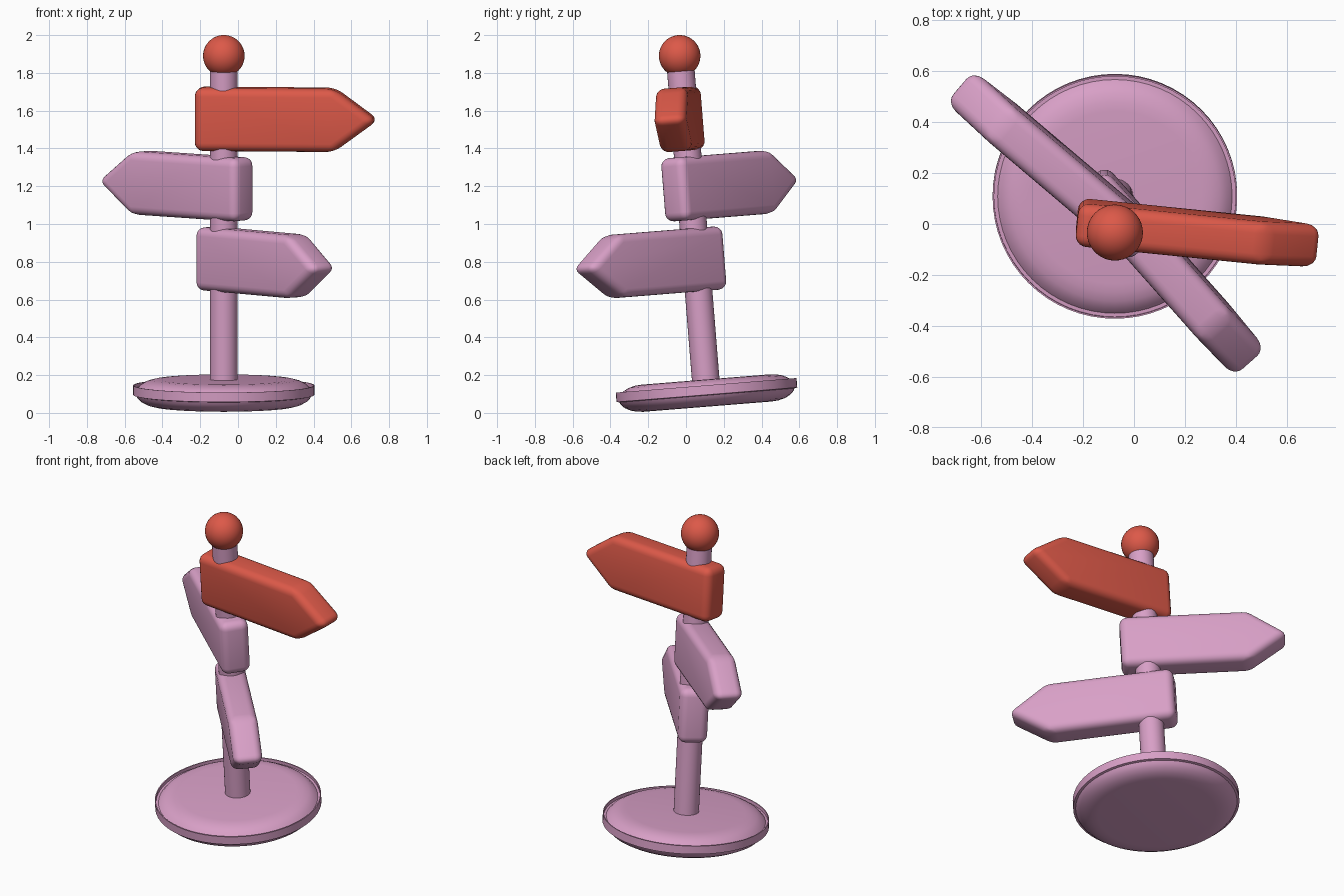
import bpy, bmesh, math
from mathutils import Matrix, Vector

if "Cube" in bpy.data.objects:
    bpy.data.objects.remove(bpy.data.objects["Cube"])


def material(name, rgb):
    m = bpy.data.materials.new(name)
    m.diffuse_color = (*rgb, 1)
    m.use_nodes = True
    m.node_tree.nodes["Principled BSDF"].inputs["Base Color"].default_value = m.diffuse_color
    return m


PINK = material("pink", (0.69, 0.35, 0.57))
RED = material("red", (0.72, 0.10, 0.066))

# the whole signpost leans towards the front about the centre of its base
LEAN = Matrix.Translation((-0.075, 0.11, 0.105)) @ Matrix.Rotation(math.radians(4.6), 4, 'X')


def finish(bm, name, mat, local=Matrix()):
    bmesh.ops.recalc_face_normals(bm, faces=bm.faces[:])
    me = bpy.data.meshes.new(name)
    bm.to_mesh(me)
    bm.free()
    me.materials.append(mat)
    me.shade_smooth()
    me.set_sharp_from_angle(angle=math.radians(32))
    ob = bpy.data.objects.new(name, me)
    ob.matrix_world = LEAN @ local
    bpy.context.collection.objects.link(ob)
    return ob


def lathe(name, profile, mat, steps=64):
    bm = bmesh.new()
    vs = [bm.verts.new((r, 0, z)) for r, z in profile]
    es = [bm.edges.new(p) for p in zip(vs, vs[1:])]
    bmesh.ops.spin(bm, geom=vs + es, cent=(0, 0, 0), axis=(0, 0, 1),
                   angle=2 * math.pi, steps=steps)
    bmesh.ops.remove_doubles(bm, verts=bm.verts[:], dist=1e-5)
    finish(bm, name, mat)


def sign(name, height, angle, mat):
    # pointed board, extruded for thickness and rounded on every edge
    half, thick = 0.168, 0.17
    outline = [(-0.15, -half), (0.59, -half), (0.82, 0), (0.59, half), (-0.15, half)]
    bm = bmesh.new()
    face = bm.faces.new([bm.verts.new((x, -thick / 2, z)) for x, z in outline])
    ext = bmesh.ops.extrude_face_region(bm, geom=[face])
    moved = [v for v in ext["geom"] if isinstance(v, bmesh.types.BMVert)]
    bmesh.ops.translate(bm, verts=moved, vec=Vector((0, thick, 0)))
    bmesh.ops.recalc_face_normals(bm, faces=bm.faces[:])
    bmesh.ops.bevel(bm, geom=bm.edges[:], offset=0.045, offset_type='OFFSET',
                    segments=5, profile=0.5, affect='EDGES')
    finish(bm, name, mat, Matrix.Translation((0, 0, height))
           @ Matrix.Rotation(math.radians(angle), 4, 'Z'))


# cushion-shaped base with a thin raised rim
lathe("base", [(0, 0.072), (0.34, 0.072), (0.375, 0.069), (0.41, 0.060), (0.44, 0.044),
               (0.46, 0.022), (0.474, 0.022), (0.474, 0.041), (0.48, 0.041), (0.48, -0.009),
               (0.466, -0.012), (0.458, -0.026), (0.44, -0.044), (0.41, -0.060),
               (0.375, -0.069), (0.34, -0.072), (0, -0.072)], PINK)

# pole
lathe("pole", [(0, 0.03), (0.073, 0.03), (0.073, 1.75), (0, 1.75)], PINK, 32)

# three direction boards
sign("lower_sign", 0.708, -48.5, PINK)
sign("middle_sign", 1.088, 139.6, PINK)
sign("upper_sign", 1.456, -5.8, RED)

# ball on top
bm = bmesh.new()
bmesh.ops.create_uvsphere(bm, u_segments=40, v_segments=24, radius=0.11)
finish(bm, "top_ball", RED, Matrix.Translation((0, 0, 1.791)))
